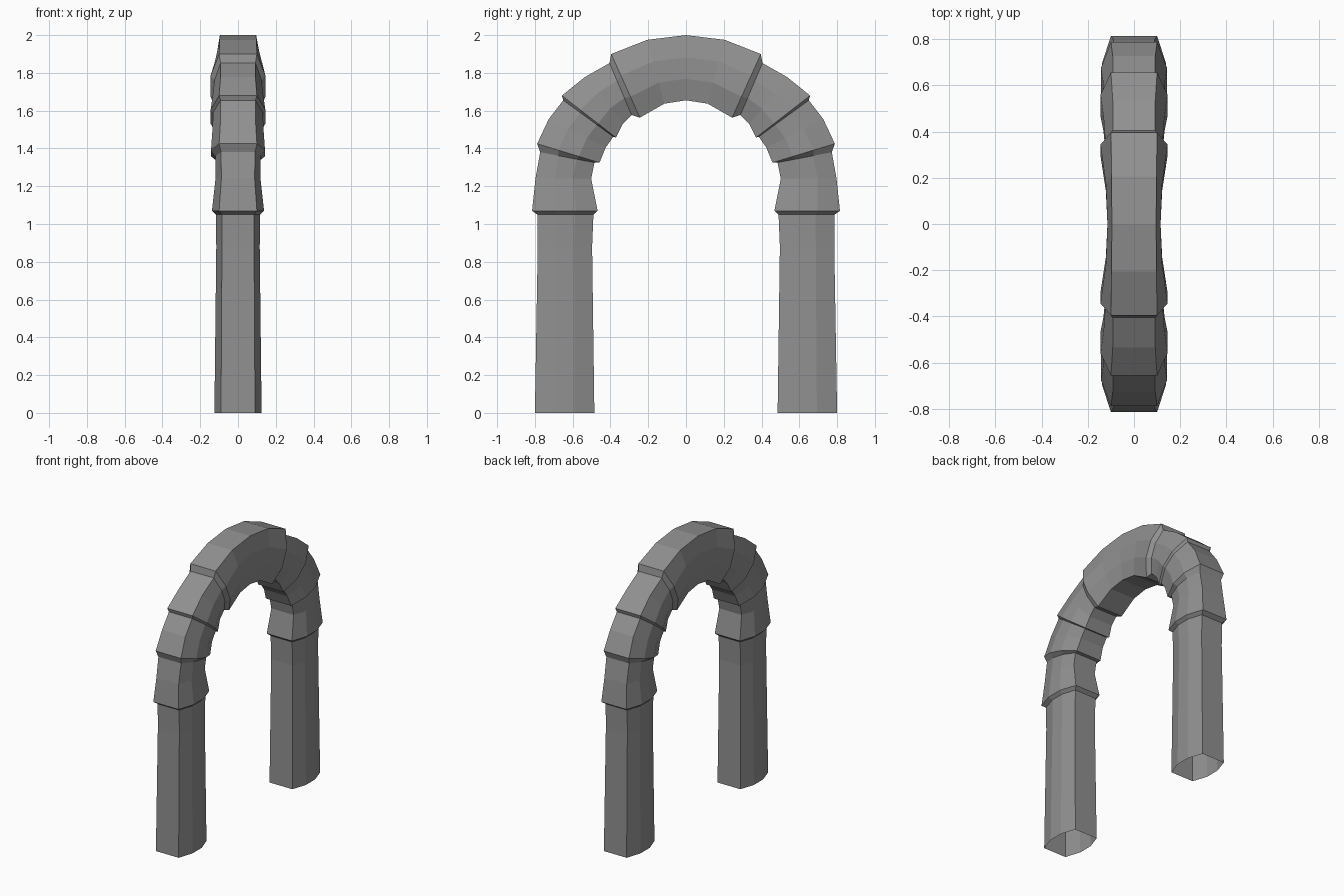
import bpy, bmesh

if "Cube" in bpy.data.objects:
    bpy.data.objects.remove(bpy.data.objects["Cube"])

stone = bpy.data.materials.new("grey_stone")
stone.diffuse_color = (0.28, 0.28, 0.28, 1)
stone.use_nodes = True
stone.node_tree.nodes["Principled BSDF"].inputs["Base Color"].default_value = stone.diffuse_color


def ring(bm, r):
    """Eight-sided section between an outer and an inner point of the arch."""
    yo, zo, yi, zi, wide, face = r
    pts = [(face, 0), (-face, 0), (-wide, .34), (-wide, .67),
           (-face, 1), (face, 1), (wide, .67), (wide, .34)]
    return [bm.verts.new((x, yo + (yi - yo) * t, zo + (zi - zo) * t)) for x, t in pts]


def part(name, rings):
    """Loft the rings for the +y half and mirror it to the other side."""
    bm = bmesh.new()
    loops = [ring(bm, r) for r in rings]
    for a, b in zip(loops, loops[1:]):
        for i in range(8):
            j = (i + 1) % 8
            bm.faces.new((a[i], a[j], b[j], b[i]))
    me = bpy.data.meshes.new(name)
    bm.to_mesh(me)
    bm.free()
    me.materials.append(stone)
    ob = bpy.data.objects.new(name, me)
    bpy.context.collection.objects.link(ob)
    m = ob.modifiers.new("mirror", 'MIRROR')
    m.use_axis = (False, True, False)
    m.use_clip = True
    return ob


# rings: outer y, outer z, inner y, inner z, half width at middle, half width at faces
pillar = [(.80, 0, .485, 0, .125, .09),
          (.785, .88, .497, .88, .115, .085),
          (.787, 1.05, .49, 1.05, .117, .085)]
springer = [pillar[-1],
            (.815, 1.07, .468, 1.07, .138, .10),
            (.797, 1.24, .502, 1.24, .119, .088),
            (.772, 1.38, .485, 1.325, .119, .09)]
lower_voussoir = [springer[-1],
                  (.788, 1.425, .458, 1.325, .143, .10),
                  (.727, 1.555, .425, 1.405, .135, .092),
                  (.65, 1.655, .385, 1.462, .132, .092)]
upper_voussoir = [lower_voussoir[-1],
                  (.657, 1.68, .371, 1.458, .145, .10),
                  (.535, 1.778, .335, 1.53, .132, .092),
                  (.405, 1.852, .288, 1.577, .125, .092)]
keystone = [upper_voussoir[-1],
            (.396, 1.90, .244, 1.563, .145, .10),
            (.205, 1.975, .115, 1.637, .122, .097),
            (0, 2.0, 0, 1.655, .115, .096)]

part("pillars", pillar)
part("springer_stones", springer)
part("lower_voussoirs", lower_voussoir)
part("upper_voussoirs", upper_voussoir)
part("keystone", keystone)
